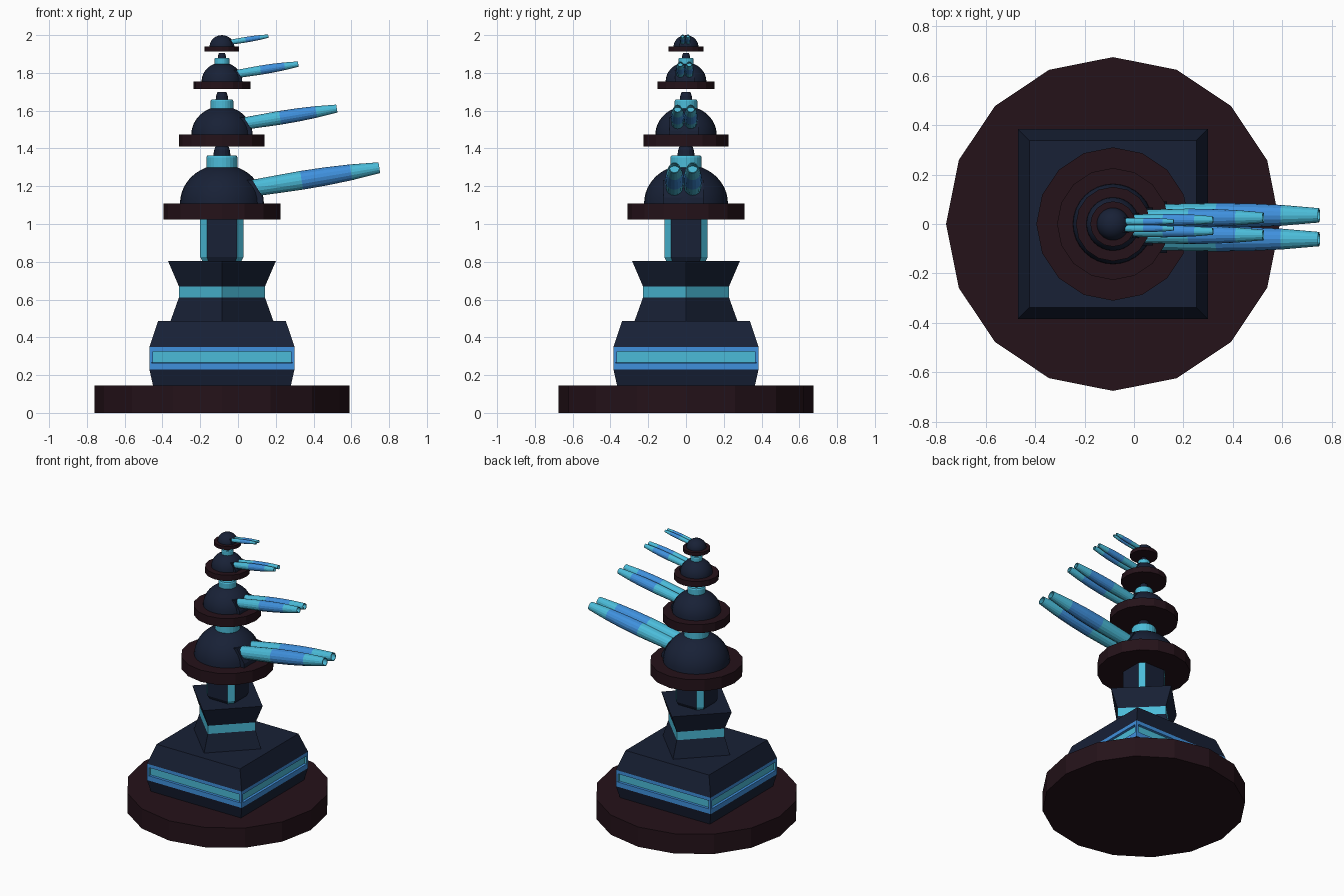
import bpy, bmesh, math
from mathutils import Matrix, Vector

if "Cube" in bpy.data.objects:
    bpy.data.objects.remove(bpy.data.objects["Cube"])

AX = -0.085  # x of the tower's axis


def material(name, rgb):
    m = bpy.data.materials.new(name)
    m.diffuse_color = (*rgb, 1)
    m.use_nodes = True
    m.node_tree.nodes["Principled BSDF"].inputs["Base Color"].default_value = m.diffuse_color
    return m


MAROON = material("maroon", (0.018, 0.006, 0.010))
NAVY = material("navy", (0.009, 0.015, 0.037))
CYAN = material("cyan", (0.07, 0.50, 0.69))
BLUE = material("blue", (0.05, 0.28, 0.72))


def finish(name, bm, mats, matrix, smooth=False):
    bmesh.ops.recalc_face_normals(bm, faces=bm.faces)
    for f in bm.faces:
        f.smooth = smooth
    mesh = bpy.data.meshes.new(name)
    bm.to_mesh(mesh)
    bm.free()
    for m in mats:
        mesh.materials.append(m)
    ob = bpy.data.objects.new(name, mesh)
    ob.matrix_world = matrix
    bpy.context.collection.objects.link(ob)
    return ob


def ring_angles(n, start=0.0):
    return [math.radians(start) + 2 * math.pi * i / n for i in range(n)]


def loft(profile, angles, pick=lambda seg, side: 0):
    """Sweep (radius, z) points round the z axis; pick() gives the material index."""
    bm = bmesh.new()
    rings = [[bm.verts.new((r * math.cos(a), r * math.sin(a), z)) for a in angles]
             for r, z in profile]
    n = len(angles)
    for s in range(len(rings) - 1):
        for i in range(n):
            j = (i + 1) % n
            f = bm.faces.new((rings[s][i], rings[s][j], rings[s + 1][j], rings[s + 1][i]))
            f.material_index = pick(s, i)
    bm.faces.new(rings[0]).material_index = pick(0, 1)
    bm.faces.new(rings[-1]).material_index = pick(len(rings) - 2, 1)
    return bm


axis = Matrix.Translation((AX, 0, 0))

# Round base
finish("base_disc", loft([(0.675, 0), (0.675, 0.145)], ring_angles(16)), [MAROON], axis)

# Square plinth with recessed light panels in its band
R2 = math.sqrt(2)
plinth = [(0.365 * R2, 0.145), (0.384 * R2, 0.23), (0.384 * R2, 0.35), (0.338 * R2, 0.487)]
bm = loft(plinth, ring_angles(4, 45), lambda s, i: 1 if s == 1 else 0)
band = [f for f in bm.faces if f.material_index == 1]
bmesh.ops.inset_individual(bm, faces=band, thickness=0.016)
for v in {v for f in band for v in f.verts}:
    v.co.z = 0.265 if v.co.z < 0.29 else 0.325
bmesh.ops.inset_individual(bm, faces=band, thickness=0.001, depth=-0.018)
for f in band:
    f.material_index = 2
finish("plinth", bm, [NAVY, BLUE, CYAN], axis)

# Waisted pedestal turned by 45 degrees
waist = [(0.272, 0.487), (0.228, 0.61), (0.228, 0.67), (0.285, 0.803)]
finish("pedestal", loft(waist, ring_angles(4), lambda s, i: 1 if s == 1 else 0),
       [NAVY, CYAN], axis)

# Column with lit chamfered corners
c = math.atan2(0.08, 0.115)
corners = [k * math.pi / 2 + a for k in range(4) for a in (c, math.pi / 2 - c)]
finish("column", loft([(0.126, 0.803), (0.14, 0.826), (0.14, 1.03)], corners,
                      lambda s, i: 1 if i % 2 == 0 else 0), [NAVY, CYAN], axis)


def barrel_bmesh():
    # length along local z, hollow muzzle
    pts = [(0.043, -0.06), (0.047, 0.12), (0.050, 0.265), (0.048, 0.40), (0.042, 0.53),
           (0.029, 0.682), (0.024, 0.682), (0.034, 0.53)]
    return loft(pts, ring_angles(16), lambda s, i: 1 if s in (2, 3) else 0)


def mount_bmesh():
    # dark wedge that carries the barrels
    side = [(0.05, 0.085), (0.218, 0.085), (0.218, 0.115), (0.16, 0.21), (0.05, 0.21)]
    bm = bmesh.new()
    f = bm.faces.new([bm.verts.new((x, -0.118, z)) for x, z in side])
    ext = bmesh.ops.extrude_face_region(bm, geom=[f])["geom"]
    bmesh.ops.translate(bm, vec=(0, 0.21, 0),
                        verts=[g for g in ext if isinstance(g, bmesh.types.BMVert)])
    return bm


def turret(k, z, s, neck=True):
    m = Matrix.Translation((AX, 0, z)) @ Matrix.Scale(s, 4)
    finish(f"turret_disc_{k}", loft([(0.31, 0), (0.31, 0.085)], ring_angles(16)), [MAROON], m)
    # dome
    arc = [math.radians(90 * i / 12) for i in range(12)] + [math.radians(89.5)]
    dome = [(0.222 * math.cos(a), 0.085 + 0.205 * math.sin(a)) for a in arc]
    ob = finish(f"turret_dome_{k}", loft(dome, ring_angles(32)), [NAVY], m, True)
    bpy.context.view_layer.objects.active = ob
    ob.select_set(True)
    bpy.ops.object.shade_smooth_by_angle(angle=math.radians(35))
    ob.select_set(False)
    # collar and tapered pin that carry the next turret
    if neck:
        finish(f"collar_{k}", loft([(0.083, 0.255), (0.083, 0.328), (0.077, 0.339)],
                                   ring_angles(24)), [CYAN], m)
        finish(f"pin_{k}", loft([(0.046, 0.335), (0.042, 0.365), (0.032, 0.395)],
                                ring_angles(16)), [NAVY], m)
    finish(f"barrel_mount_{k}", mount_bmesh(), [NAVY], m)
    # twin barrels tilted upward
    tilt = Matrix.Rotation(math.radians(90 - 9.2), 4, 'Y')
    for side, y in (("left", 0.035), ("right", -0.061)):
        finish(f"barrel_{side}_{k}", barrel_bmesh(), [CYAN, BLUE],
               m @ Matrix.Translation((0.16, y, 0.165)) @ tilt)


# Stack of four shrinking turrets
for k, (z, s) in enumerate([(1.024, 1.0), (1.411, 0.73), (1.714, 0.485), (1.914, 0.295)], 1):
    turret(k, z, s, neck=k < 4)
